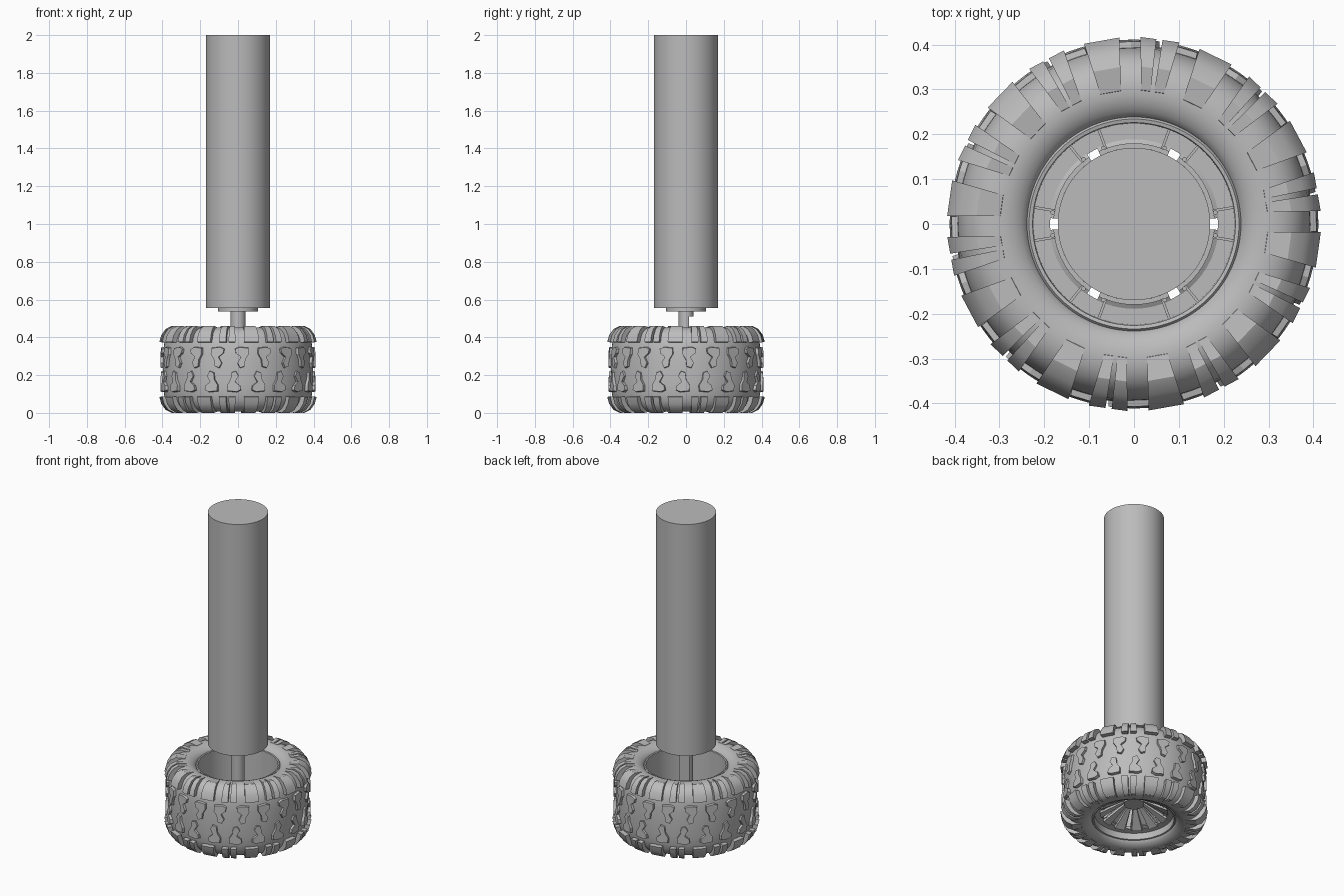
import bpy, bmesh
from math import sin, cos, pi, radians
from mathutils import Vector

cube = bpy.data.objects.get("Cube")
if cube:
    bpy.data.objects.remove(cube, do_unlink=True)

grey = bpy.data.materials.new("plain grey")
grey.use_nodes = True
grey.diffuse_color = (0.5, 0.5, 0.5, 1)
grey.node_tree.nodes["Principled BSDF"].inputs["Base Color"].default_value = (0.5, 0.5, 0.5, 1)

MID = 0.23    # middle height of the wheel
LUGS = 20     # tread blocks per row


def polar(r, a, z):
    return Vector((r * cos(a), r * sin(a), z))


def finish(name, bm, angle=30):
    bmesh.ops.remove_doubles(bm, verts=bm.verts, dist=1e-5)
    bmesh.ops.recalc_face_normals(bm, faces=bm.faces)
    mesh = bpy.data.meshes.new(name)
    bm.to_mesh(mesh)
    bm.free()
    mesh.materials.append(grey)
    obj = bpy.data.objects.new(name, mesh)
    bpy.context.collection.objects.link(obj)
    bpy.ops.object.select_all(action='DESELECT')
    obj.select_set(True)
    bpy.context.view_layer.objects.active = obj
    bpy.ops.object.shade_smooth_by_angle(angle=radians(angle))
    return obj


def loft(bm, rings, loop, caps):
    """Skin closed sections; loop joins last to first, caps closes the ends."""
    rows = [[bm.verts.new(p) for p in ring] for ring in rings]
    n = len(rows[0])
    for i in range(len(rows) if loop else len(rows) - 1):
        a, b = rows[i], rows[(i + 1) % len(rows)]
        for j in range(n):
            k = (j + 1) % n
            bm.faces.new((a[j], a[k], b[k], b[j]))
    if caps:
        bm.faces.new(rows[0])
        bm.faces.new(rows[-1])


def sweep(bm, profile, start=0.0, span=2 * pi, steps=96):
    """Turn a closed (radius, z) outline about the upright axis."""
    full = span > 6.28
    count = steps if full else steps + 1
    rings = [[polar(r, start + span * i / steps, z) for r, z in profile] for i in range(count)]
    loft(bm, rings, full, not full)


def drum(name, r, z0, z1, steps=64):
    bm = bmesh.new()
    rings = [[polar(r, 2 * pi * i / steps, z) for i in range(steps)] for z in (z0, z1)]
    loft(bm, rings, False, True)
    return finish(name, bm)


# Motor body, front boss and shaft with a flat cut on the back
drum("motor_body", 0.17, 0.555, 2.0)
drum("motor_boss", 0.105, 0.537, 0.556)
drum("shaft_collar", 0.039, 0.51, 0.54, 40)
bm = bmesh.new()
section = [polar(0.039, 2 * pi * i / 40, 0) for i in range(40)]
loft(bm, [[(p.x, min(p.y, 0.015 + p.y * 0.001), z) for p in section] for z in (0.16, 0.515)], False, True)
finish("motor_shaft", bm)

# Tyre carcass: half outline mirrored about the middle height
half = [(0.236, 0.185), (0.241, 0.196), (0.251, 0.206), (0.266, 0.215), (0.285, 0.221),
        (0.31, 0.222), (0.333, 0.217), (0.354, 0.206), (0.371, 0.189), (0.384, 0.165),
        (0.392, 0.13), (0.396, 0.08), (0.398, 0.0)]
outline = [(r, MID + h) for r, h in half] + [(r, MID - h) for r, h in half[-2::-1]]
bm = bmesh.new()
sweep(bm, outline)
finish("tyre", bm, 45)

# Rim barrel with lips and the face ring near the bottom
bm = bmesh.new()
sweep(bm, [(0.239, 0.42), (0.234, 0.426), (0.226, 0.424), (0.224, 0.1), (0.187, 0.1),
           (0.187, 0.082), (0.224, 0.075), (0.226, 0.036), (0.234, 0.034), (0.239, 0.04)])
finish("rim_barrel", bm)

# Dished wheel face: six sectors with narrow slots between them
bm = bmesh.new()
for k in range(6):
    sweep(bm, [(0.045, 0.165), (0.189, 0.085), (0.189, 0.1), (0.045, 0.18)],
          radians(60 * k + 4), radians(52), 8)
    # raised inner ring over each sector
    sweep(bm, [(0.17, 0.09), (0.18, 0.09), (0.18, 0.118), (0.17, 0.118)],
          radians(60 * k + 4), radians(52), 8)
finish("wheel_face", bm)

# Raised tapered spokes on the outside of the face
bm = bmesh.new()
for k in range(12):
    a = radians(30 * k + 15)
    rings = []
    for r, z, w in ((0.05, 0.152, 0.009), (0.19, 0.07, 0.036)):
        mid, side = polar(r, a, 0), polar(1, a + pi / 2, 0)
        rings.append([mid + side * s * w + Vector((0, 0, h))
                      for s, h in ((-1, z + 0.02), (-0.8, z), (0.8, z), (1, z + 0.02))])
    loft(bm, rings, False, True)
finish("wheel_spokes", bm)
drum("wheel_hub", 0.058, 0.135, 0.215, 48)

# Short ribs and small bolt posts on the inside of the face ring
bm = bmesh.new()
for k in range(6):
    for s in (-1, 1):
        a = radians(60 * k + 9.5 * s)
        side = polar(0.003, a + pi / 2, 0)
        loft(bm, [[polar(r, a, z) + side * t for t, z in
                   ((-1, 0.09), (1, 0.09), (1, 0.125), (-1, 0.125))] for r in (0.178, 0.226)],
             False, True)
        post = polar(0.183, radians(60 * k + 8 * s), 0)
        loft(bm, [[post + polar(0.005, pi * i / 5, z) for i in range(10)] for z in (0.09, 0.13)],
             False, True)
finish("rim_ribs", bm)

# Shoulder blocks, plain and split in turn, on both edges of the tread
block = [(0.295, 0.216), (0.298, 0.223), (0.35, 0.23), (0.382, 0.214), (0.405, 0.182),
         (0.415, 0.145), (0.38, 0.142), (0.34, 0.19)]


def shoulder(bm, angle, flip, low, high):
    """One block between two fractions of its full width."""
    side = polar(1, angle + pi / 2, 0)
    rings = []
    for f in (low, high):
        ring = []
        for r, h in block:
            width = 0.023 + (r - 0.295) * 0.14
            ring.append(polar(r, angle, MID + flip * h) + side * f * width)
        rings.append(ring)
    loft(bm, rings, False, True)


bm = bmesh.new()
for flip in (1, -1):
    for k in range(LUGS):
        a = radians(10 + 360 / LUGS * k)
        if k % 2:
            shoulder(bm, a, flip, -1, 1)
        else:
            shoulder(bm, a, flip, -1.1, -0.15)
            shoulder(bm, a, flip, 0.2, 1.1)
finish("shoulder_blocks", bm)

# Boot-shaped tread blocks in two rows around the middle
boot = [(-0.034, 0.045), (-0.012, 0.055), (0.036, 0.05), (0.038, 0.018), (0.02, -0.012),
        (0.016, -0.048), (-0.008, -0.056), (-0.022, -0.03), (-0.004, 0.002), (-0.03, 0.022)]
bm = bmesh.new()
for row in (1, -1):
    for k in range(LUGS):
        a = radians(360 / LUGS * (k + 0.15 * row))
        turn = 1 if k % 2 else -1
        rings = []
        for r, scale in ((0.385, 1.06), (0.411, 0.97)):
            rings.append([polar(r - 0.004 * (abs(v * row + 0.064) > 0.09),
                                a + u * scale * turn * row / 0.4,
                                MID + row * 0.064 + v * scale * row) for u, v in boot])
        loft(bm, rings, False, True)
finish("tread_blocks", bm)
